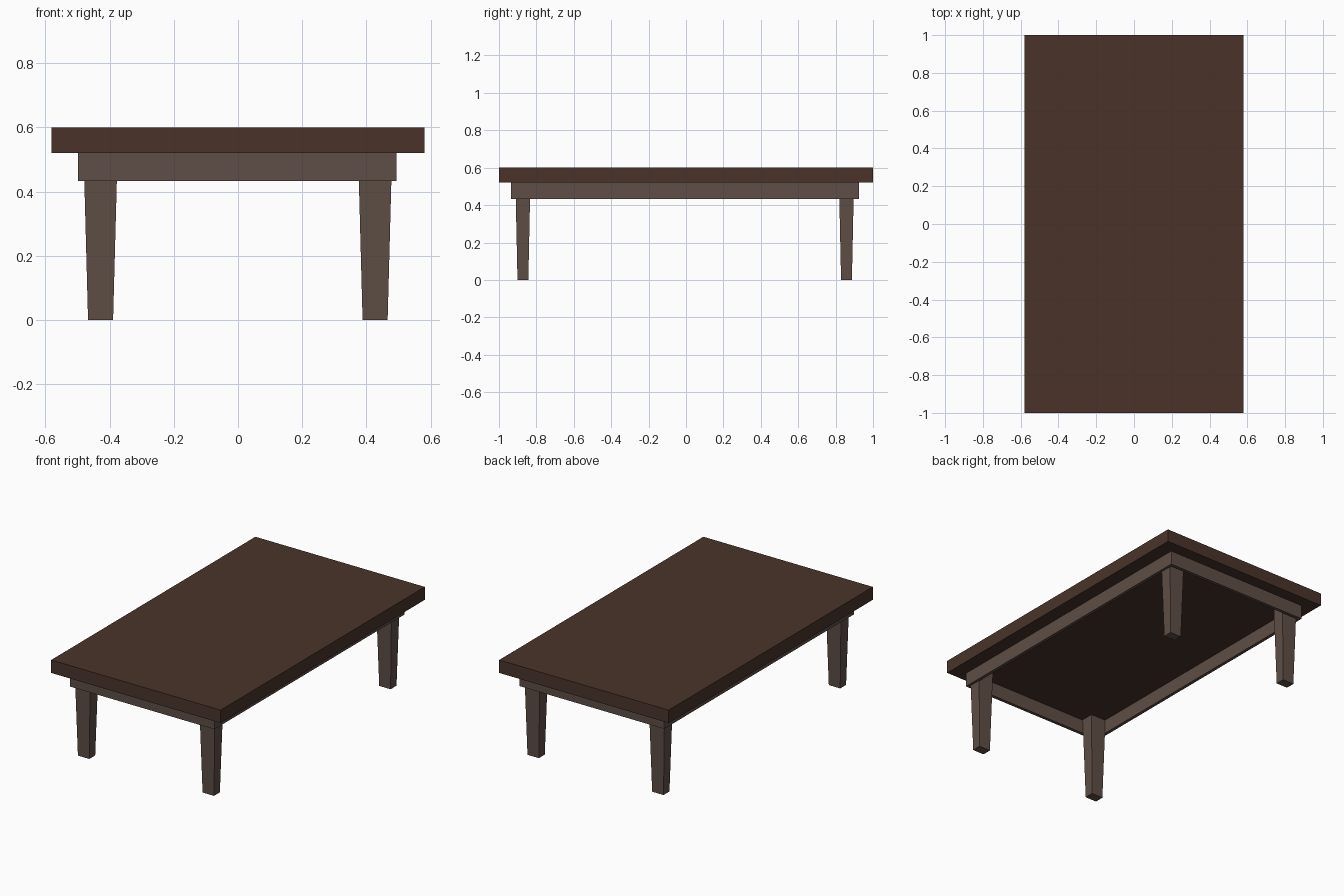
import bpy

if "Cube" in bpy.data.objects:
    bpy.data.objects.remove(bpy.data.objects["Cube"])


def material(name, color):
    mat = bpy.data.materials.new(name)
    mat.diffuse_color = color
    mat.use_nodes = True
    mat.node_tree.nodes["Principled BSDF"].inputs["Base Color"].default_value = mat.diffuse_color
    return mat


TOP_WOOD = material("dark_wood", (0.067, 0.034, 0.023, 1))
BASE_WOOD = material("base_wood", (0.114, 0.076, 0.061, 1))


def prism(name, low, high, mat):
    """Solid between two rectangles, each given as (x0, x1, y0, y1, z)."""
    verts = []
    for x0, x1, y0, y1, z in (low, high):
        verts += [(x0, y0, z), (x1, y0, z), (x1, y1, z), (x0, y1, z)]
    faces = [(3, 2, 1, 0), (4, 5, 6, 7)]
    faces += [(i, (i + 1) % 4, (i + 1) % 4 + 4, i + 4) for i in range(4)]
    mesh = bpy.data.meshes.new(name)
    mesh.from_pydata(verts, [], faces)
    mesh.materials.append(mat)
    obj = bpy.data.objects.new(name, mesh)
    bpy.context.collection.objects.link(obj)
    return obj


def box(name, x0, x1, y0, y1, z0, z1, mat):
    return prism(name, (x0, x1, y0, y1, z0), (x0, x1, y0, y1, z1), mat)


UNDER = 0.52      # underside of the top
APRON = 0.433     # lower edge of the apron

# Table top
box("table_top", -0.581, 0.581, -1, 1, UNDER, 0.6, TOP_WOOD)

# Apron: two long rails, with the end rails fitted between them
X0, X1, Y0, Y1 = -0.498, 0.493, -0.935, 0.925
T = 0.02
box("left_rail", X0, X0 + T, Y0, Y1, APRON, UNDER, BASE_WOOD)
box("right_rail", X1 - T, X1, Y0, Y1, APRON, UNDER, BASE_WOOD)
box("front_rail", X0 + T, X1 - T, Y0, Y0 + T, APRON, UNDER, BASE_WOOD)
box("back_rail", X0 + T, X1 - T, Y1 - T, Y1, APRON, UNDER, BASE_WOOD)

# Tapered legs, reaching up inside the apron to the top
for side, cx in (("left", -0.428), ("right", 0.427)):
    for end, cy in (("front", -0.872), ("back", 0.858)):
        fx, fy, tx, ty = 0.039, 0.029, 0.053, 0.040
        prism(f"{end}_{side}_leg",
              (cx - fx, cx + fx, cy - fy, cy + fy, 0),
              (cx - tx, cx + tx, cy - ty, cy + ty, UNDER), BASE_WOOD)
